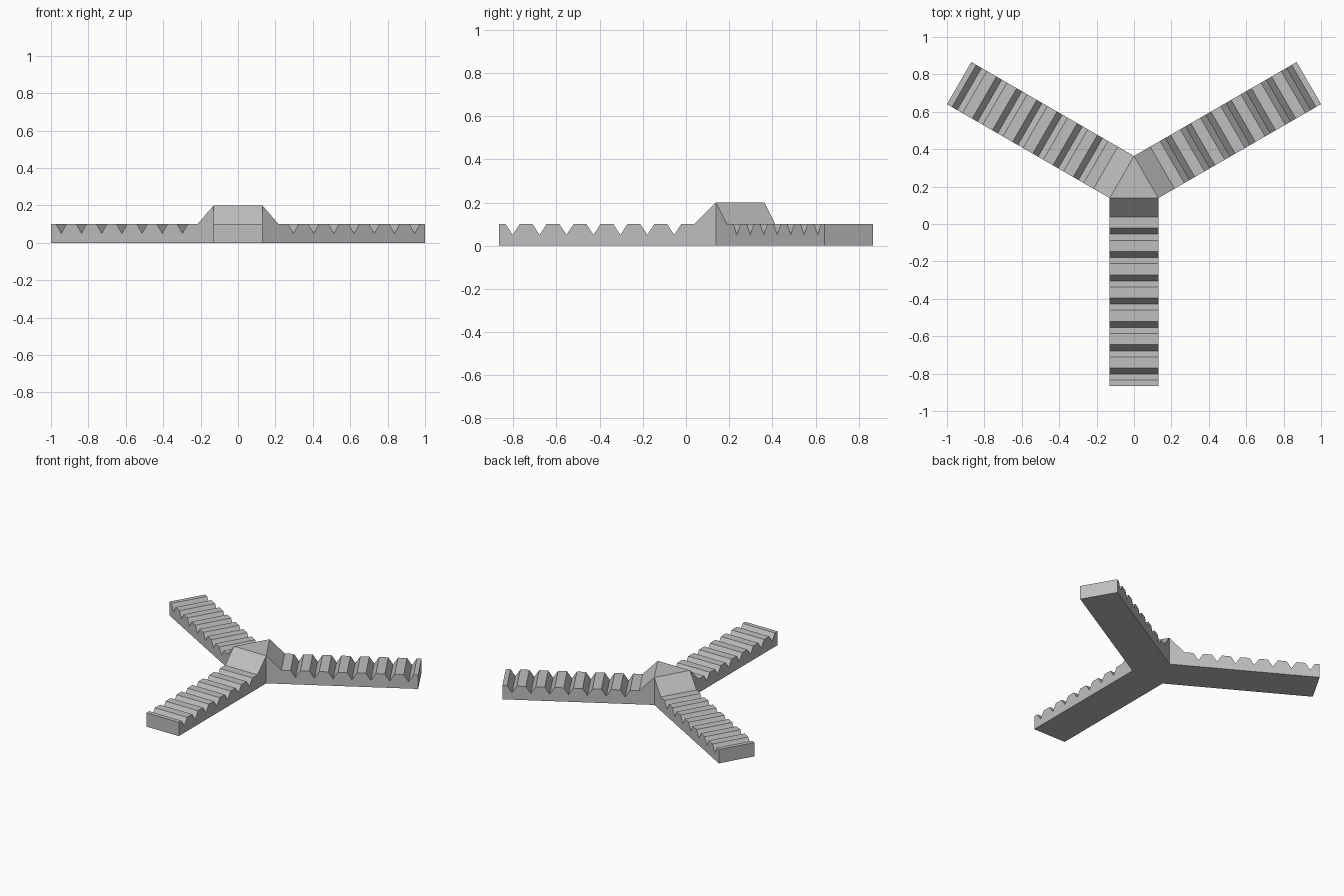
import bpy, bmesh, math
from mathutils import Matrix, Vector

cube = bpy.data.objects.get("Cube")
if cube:
    bpy.data.objects.remove(cube, do_unlink=True)

HALF = 0.13                       # half width of an arm
APOTHEM = HALF / math.sqrt(3)     # hub centre to hub side
LENGTH = 1.0046                   # arm length from the hub side
HUB_Y = 0.2136
HUB_TOP, ARM_TOP = 0.2, 0.1
NOTCHES, FIRST, STEP = 7, 0.193, 0.1247
NOTCH_HALF, NOTCH_DEPTH = 0.0325, 0.05

grey = bpy.data.materials.new("plain grey")
grey.use_nodes = True
colour = (0.52, 0.52, 0.52, 1)
grey.diffuse_color = colour
grey.node_tree.nodes["Principled BSDF"].inputs["Base Color"].default_value = colour

# Side profile of an arm: (distance from hub, height)
profile = [(0, 0), (0, HUB_TOP), (0.1, ARM_TOP)]
for i in range(NOTCHES):
    s = FIRST + i * STEP
    profile += [(s - NOTCH_HALF, ARM_TOP), (s, ARM_TOP - NOTCH_DEPTH), (s + NOTCH_HALF, ARM_TOP)]
profile += [(LENGTH, ARM_TOP), (LENGTH, 0)]

bm = bmesh.new()


def add_arm(angle):
    """Sweep the toothed profile across the arm, open where it meets the hub."""
    turn = Matrix.Translation((0, HUB_Y, 0)) @ Matrix.Rotation(angle, 4, "Z")
    sides = [[bm.verts.new(turn @ Vector((x, -APOTHEM - s, z))) for s, z in profile]
             for x in (-HALF, HALF)]
    for side in sides:
        bm.faces.new(side)
    n = len(profile)
    for i in range(1, n):
        j = (i + 1) % n
        bm.faces.new((sides[0][i], sides[0][j], sides[1][j], sides[1][i]))


# Three arms around the hub
for k in range(3):
    add_arm(k * math.tau / 3)

# Triangular hub top and underside
for z in (0, HUB_TOP):
    corners = [Matrix.Rotation(k * math.tau / 3, 3, "Z") @ Vector((0, 2 * APOTHEM, 0))
               for k in range(3)]
    bm.faces.new([bm.verts.new(c + Vector((0, HUB_Y, z))) for c in corners])

bmesh.ops.remove_doubles(bm, verts=bm.verts, dist=0.0005)
bmesh.ops.recalc_face_normals(bm, faces=bm.faces)

mesh = bpy.data.meshes.new("three_arm_stand")
bm.to_mesh(mesh)
bm.free()
mesh.materials.append(grey)
stand = bpy.data.objects.new("three_arm_stand", mesh)
bpy.context.collection.objects.link(stand)
